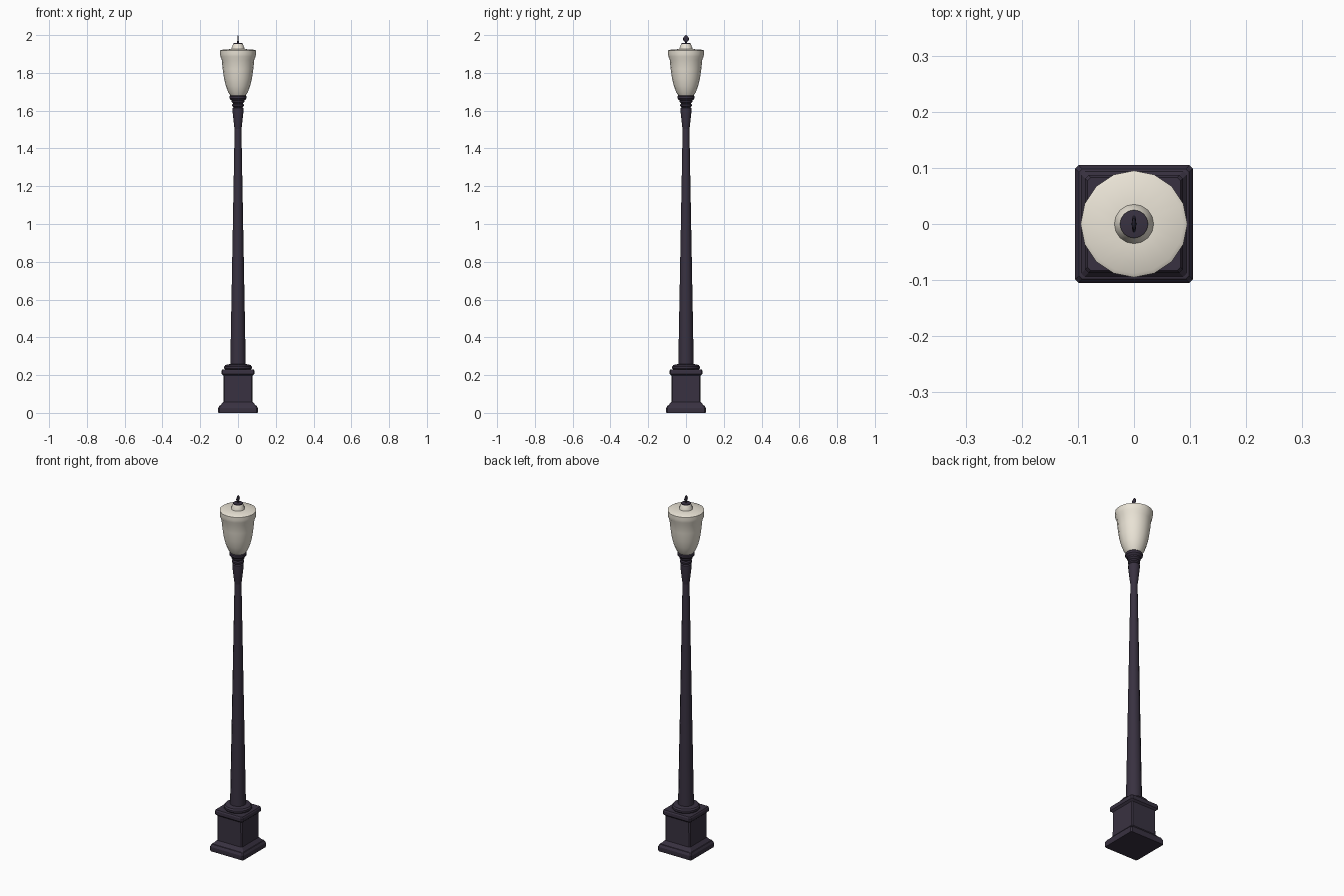
import bpy, bmesh, math

if "Cube" in bpy.data.objects:
    bpy.data.objects.remove(bpy.data.objects["Cube"])


def material(name, rgb):
    m = bpy.data.materials.new(name)
    m.diffuse_color = (*rgb, 1)
    m.use_nodes = True
    m.node_tree.nodes["Principled BSDF"].inputs["Base Color"].default_value = m.diffuse_color
    return m


metal = material("dark_metal", (0.04, 0.031, 0.052))
cream = material("cream_glass", (0.82, 0.77, 0.67))


def circle(n):
    return lambda r: [(r * math.cos(2 * math.pi * i / n), r * math.sin(2 * math.pi * i / n))
                      for i in range(n)]


def square(r, c=0.006):
    # square outline with small cut corners
    k = r - c
    return [(r, -k), (r, k), (k, r), (-k, r), (-r, k), (-r, -k), (-k, -r), (k, -r)]


def loft(name, profile, section, mat, angle=35):
    # stack cross-sections along z from (half width, height) pairs
    bm = bmesh.new()
    rings = [[bm.verts.new((x, y, z)) for x, y in section(r)] for r, z in profile]
    n = len(rings[0])
    for a, b in zip(rings, rings[1:]):
        for i in range(n):
            j = (i + 1) % n
            bm.faces.new((a[i], a[j], b[j], b[i]))
    bm.faces.new(rings[0][::-1])
    bm.faces.new(rings[-1])
    mesh = bpy.data.meshes.new(name)
    bm.to_mesh(mesh)
    bm.free()
    ob = bpy.data.objects.new(name, mesh)
    bpy.context.collection.objects.link(ob)
    mesh.materials.append(mat)
    bpy.ops.object.select_all(action='DESELECT')
    ob.select_set(True)
    bpy.context.view_layer.objects.active = ob
    bpy.ops.object.shade_smooth_by_angle(angle=math.radians(angle))
    return ob


# Square pedestal with foot moulding and cap slab
loft("pedestal", [(0.104, 0), (0.105, 0.003), (0.105, 0.025), (0.098, 0.038), (0.094, 0.039),
                  (0.078, 0.058), (0.077, 0.197), (0.082, 0.202), (0.087, 0.206),
                  (0.087, 0.224), (0.083, 0.231)], square, metal, 20)

# Round collar where the post meets the pedestal
loft("post_collar", [(0.068, 0.229), (0.073, 0.236), (0.073, 0.246), (0.066, 0.254),
                     (0.044, 0.258)], circle(16), metal)

# Tapered post
loft("post", [(0.041, 0.25), (0.018, 1.502)], circle(12), metal)

# Flared neck with rings and lamp holder
loft("neck", [(0.016, 1.495), (0.02, 1.515), (0.029, 1.595), (0.029, 1.613), (0.024, 1.618),
              (0.031, 1.624), (0.031, 1.632), (0.026, 1.638), (0.034, 1.646), (0.034, 1.654),
              (0.039, 1.658), (0.044, 1.664), (0.044, 1.676), (0.040, 1.681)], circle(16), metal)

# Lamp shade: bowl, rim and shallow lid
loft("lamp_shade", [(0.039, 1.678), (0.052, 1.698), (0.064, 1.73), (0.074, 1.77), (0.081, 1.82),
                    (0.086, 1.868), (0.093, 1.886), (0.095, 1.9), (0.095, 1.918),
                    (0.088, 1.922), (0.036, 1.926)], circle(16), cream, 50)

# Small raised cap on the lid
loft("lid_cap", [(0.036, 1.92), (0.034, 1.932), (0.028, 1.947), (0.024, 1.955)], circle(16), cream)
loft("finial_base", [(0.025, 1.951), (0.025, 1.957), (0.014, 1.959)], circle(16), metal)

# Finial: flattened bead on a short stem
loft("finial_stem", [(0.005, 1.956), (0.004, 1.97)], circle(8), metal)
bead = loft("finial", [(0.003, 1.963), (0.012, 1.969), (0.016, 1.979), (0.013, 1.989),
                       (0.006, 1.997), (0.001, 2.0)], circle(12), metal, 60)
for v in bead.data.vertices:
    v.co.x *= 0.25
